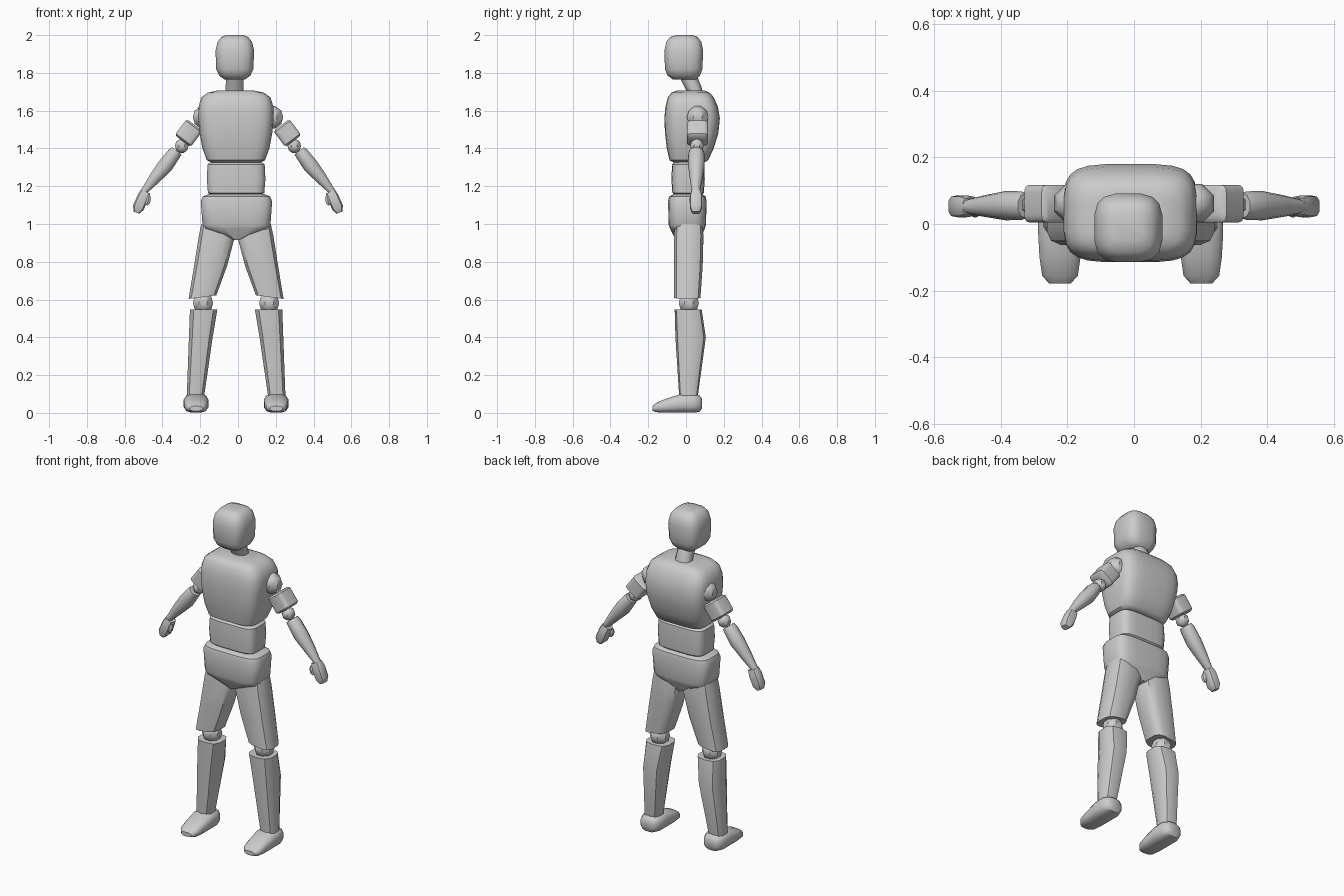
import bpy, bmesh, math
from mathutils import Vector as V


def loft(name, rings, n=20, power=4.0, tweak=None):
    """Skin through rings of (centre, u, v); each is a superellipse section."""
    bm = bmesh.new()
    loops = []
    for c, u, v in rings:
        loop = []
        for i in range(n):
            a = 2 * math.pi * (i + 0.5) / n
            ca, sa = math.cos(a), math.sin(a)
            x = math.copysign(abs(ca) ** (2 / power), ca)
            y = math.copysign(abs(sa) ** (2 / power), sa)
            loop.append(bm.verts.new(V(c) + V(u) * x + V(v) * y))
        loops.append(loop)
    for a, b in zip(loops, loops[1:]):
        for i in range(n):
            j = (i + 1) % n
            bm.faces.new((a[i], a[j], b[j], b[i]))
    bm.faces.new(loops[0])
    bm.faces.new(loops[-1])
    bmesh.ops.recalc_face_normals(bm, faces=bm.faces)
    me = bpy.data.meshes.new(name)
    bm.to_mesh(me)
    bm.free()
    ob = bpy.data.objects.new(name, me)
    bpy.context.collection.objects.link(ob)
    bpy.ops.object.select_all(action='DESELECT')
    ob.select_set(True)
    bpy.context.view_layer.objects.active = ob
    bpy.ops.object.shade_smooth_by_angle(angle=math.radians(40))
    return ob


def upright(name, cx, rows, n=20, power=4.0):
    """Rows of (z, half width, front y, back y)."""
    return loft(name, [((cx, (f + b) / 2, z), (h, 0, 0), (0, (b - f) / 2, 0))
                       for z, h, f, b in rows], n, power)


def limb(name, s, off, rows, n=10, power=2.6):
    """Rows of (inner x, inner z, outer x, outer z, front y, back y)."""
    return loft(name, [((s * (a + c) / 2 + off, (f + k) / 2, (b + d) / 2),
                        (s * (c - a) / 2, 0, (d - b) / 2), (0, (k - f) / 2, 0))
                       for a, b, c, d, f, k in rows], n, power)


def along(name, s, d, rows, n=8, power=2.0):
    """Rows of (x, y, z, half width, half depth) across direction d in xz."""
    d = V((d[0], 0, d[1])).normalized()
    return loft(name, [((s * x, y, z), (-s * d.z * w, 0, d.x * w), (0, h, 0))
                       for x, y, z, w, h in rows], n, power)


def ball(name, s, off, c, r, n=8):
    rows = []
    for t in (-75, -35, 0, 35, 75):
        k = r * math.cos(math.radians(t))
        rows.append((c[2] + r * math.sin(math.radians(t)), k, c[1] - k, c[1] + k))
    return upright(name, s * c[0] + off, rows, n, 2.0)


# Head and neck
upright("head", -0.017, [(1.765, .055, -.07, .055), (1.785, .083, -.098, .075),
                         (1.82, .1, -.113, .088), (1.92, .103, -.115, .092),
                         (1.965, .092, -.105, .082), (1.99, .072, -.085, .062),
                         (2.0, .045, -.05, .035)], 16, 3.4)
upright("neck", -0.018, [(1.79, .048, -.04, .055), (1.73, .049, -.01, .08),
                         (1.68, .05, .015, .095)], 10, 2.4)

# Torso segments
upright("chest", -0.011, [(1.325, .13, -.065, .095), (1.338, .155, -.088, .118),
                          (1.40, .178, -.102, .147), (1.48, .193, -.112, .172),
                          (1.56, .201, -.115, .18), (1.62, .199, -.11, .17),
                          (1.67, .184, -.097, .148), (1.695, .15, -.078, .125),
                          (1.706, .10, -.05, .10)], 24, 4.2)
upright("waist", -0.01, [(1.15, .13, -.055, .08), (1.165, .15, -.073, .095),
                         (1.24, .156, -.078, .1), (1.315, .152, -.074, .096),
                         (1.33, .13, -.055, .08)], 20, 4.5)
upright("pelvis", -0.008, [(.915, .012, -.055, .075), (.975, .17, -.085, .1),
                           (.995, .181, -.092, .106), (1.12, .19, -.096, .11),
                           (1.145, .18, -.09, .105), (1.158, .15, -.065, .085)],
        20, 4.2)

for s, side in ((1, "left"), (-1, "right")):
    # Arm
    ball(side + "_shoulder", s, 0, (.182, .062, 1.565), .062)
    along(side + "_sleeve", s, (.6, -.8),
          [(.229, .061, 1.524, .042, .046), (.235, .061, 1.516, .053, .057),
           (.287, .061, 1.447, .053, .057), (.293, .061, 1.439, .042, .046)], 16, 6)
    ball(side + "_elbow", s, 0, (.298, .058, 1.413), .039)
    along(side + "_forearm", s, (.62, -.78),
          [(.324, .055, 1.387, .033, .038), (.338, .055, 1.372, .038, .043),
           (.385, .055, 1.308, .043, .044), (.44, .054, 1.243, .033, .034),
           (.508, .052, 1.16, .016, .02)], 10)
    # Hand
    along(side + "_hand", s, (.39, -.92),
          [(.489, .053, 1.172, .027, .026), (.502, .053, 1.145, .031, .033),
           (.528, .053, 1.085, .031, .033), (.538, .053, 1.06, .016, .022)], 10, 3.5)
    along(side + "_thumb", s, (.35, -.93),
          [(.471, .035, 1.15, .009, .01), (.474, .034, 1.138, .016, .015),
           (.478, .033, 1.115, .015, .014), (.484, .033, 1.1, .008, .008)], 6)
    # Leg
    limb(side + "_thigh", s, -.01,
         [(.03, 1.0, .185, 1.0, -.06, .09), (.008, .92, .199, .94, -.066, .094),
          (.045, .78, .224, .78, -.066, .09), (.103, .623, .253, .603, -.064, .078)],
         12, 3.2)
    ball(side + "_knee", s, -.01, (.175, .015, .582), .058)
    calf = limb(side + "_shin", s, -.01,
                [(.097, .547, .247, .547, -.06, .083), (.122, .4, .252, .4, -.056, .105),
                 (.168, .085, .263, .085, -.036, .062)], 10, 2.9)
    # Foot
    loft(side + "_foot", [((s * .212 - .01, y, (a + b) / 2), (h, 0, 0), (0, 0, (b - a) / 2))
                          for y, h, a, b in
                          [(.085, .035, .022, .075), (.072, .053, .004, .094),
                           (.04, .067, 0, .102), (-.03, .067, 0, .1),
                           (-.1, .063, 0, .078), (-.155, .055, .003, .056),
                           (-.178, .034, .01, .036)]], 12, 2.8)
